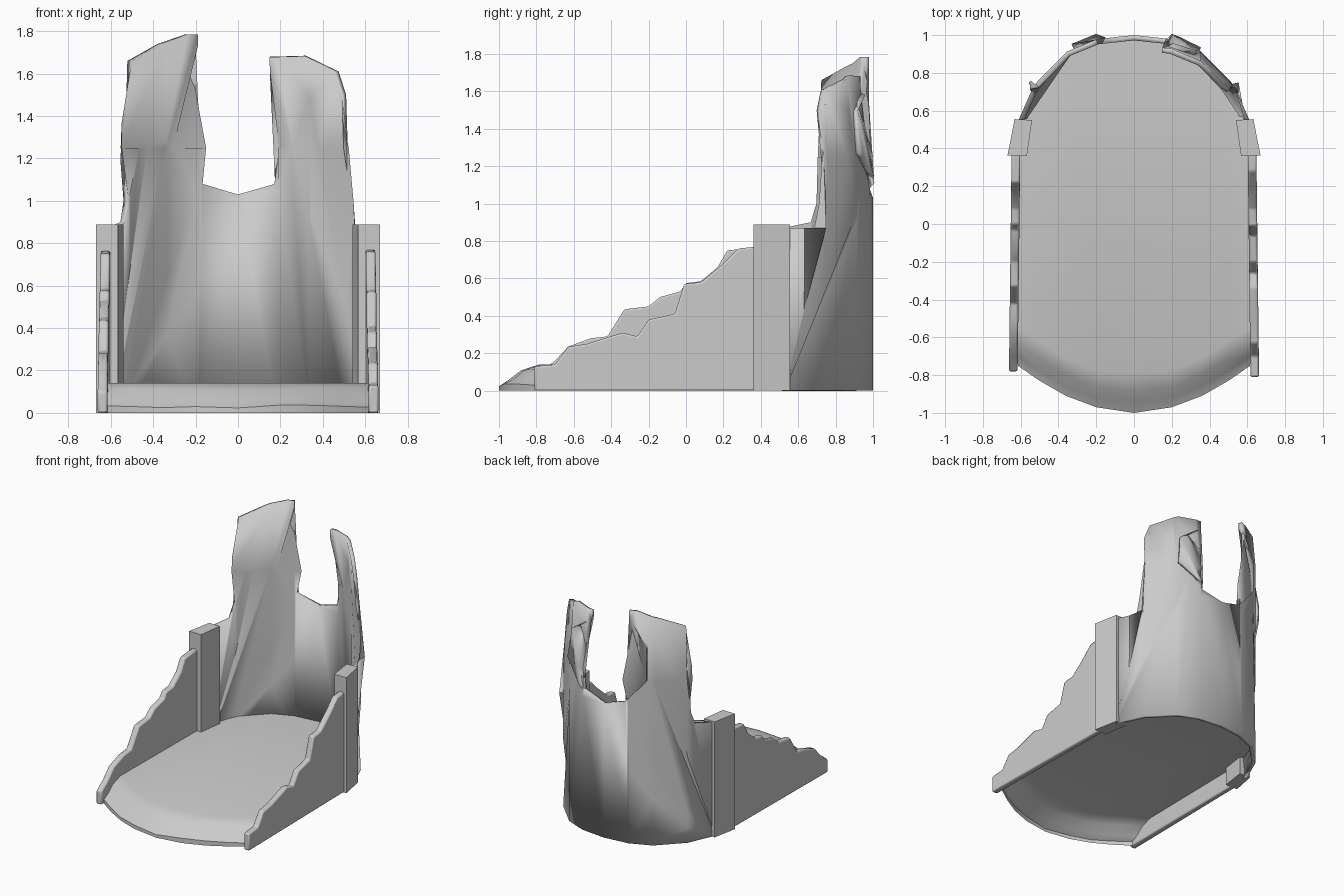
import bpy, bmesh, random
from mathutils import Vector

if "Cube" in bpy.data.objects:
    bpy.data.objects.remove(bpy.data.objects["Cube"])

random.seed(4)


def lerp_table(table, v):
    """Piecewise linear lookup in a sorted list of (key, value)."""
    v = max(table[0][0], min(table[-1][0], v))
    for (a, fa), (b, fb) in zip(table, table[1:]):
        if v <= b:
            return fa + (fb - fa) * (v - a) / (b - a)


def finish(name, bm, bevel=0.0, solid=0.0, angle=0.6):
    bmesh.ops.recalc_face_normals(bm, faces=bm.faces)
    me = bpy.data.meshes.new(name)
    bm.to_mesh(me)
    bm.free()
    ob = bpy.data.objects.new(name, me)
    bpy.context.collection.objects.link(ob)
    if solid:
        m = ob.modifiers.new("thickness", 'SOLIDIFY')
        m.thickness, m.offset = solid, -1
        m.use_even_offset = True
    if bevel:
        m = ob.modifiers.new("worn_edges", 'BEVEL')
        m.width, m.segments, m.limit_method = bevel, 2, 'ANGLE'
    bpy.ops.object.select_all(action='DESELECT')
    ob.select_set(True)
    bpy.context.view_layer.objects.active = ob
    bpy.ops.object.shade_smooth_by_angle(angle=angle)
    return ob


def prism(name, loop, offset, **kw):
    """Closed outline of 3D points pushed along an offset vector."""
    bm = bmesh.new()
    face = bm.faces.new([bm.verts.new(p) for p in loop])
    ext = bmesh.ops.extrude_face_region(bm, geom=[face])
    bmesh.ops.translate(bm, vec=Vector(offset),
                        verts=[g for g in ext["geom"] if isinstance(g, bmesh.types.BMVert)])
    return finish(name, bm, **kw)


# Curved back wall: flat broken outline with round opening, cut into strips and bent
half_arc = [(0, 1.0), (0.196, 0.979), (0.355, 0.913), (0.53, 0.735), (0.62, 0.53)]
arc = [(-x, y) for x, y in reversed(half_arc[1:])] + half_arc
outline = [(-0.62, 0), (-0.62, 0.87), (-0.555, 0.9), (-0.54, 1.0), (-0.525, 1.3),
           (-0.522, 1.66), (-0.38, 1.74), (-0.25, 1.785), (-0.2, 1.785), (-0.2, 1.73),
           (-0.32, 1.52), (-0.32, 1.27), (-0.17, 1.08), (0, 1.03), (0.175, 1.08),
           (0.24, 1.17), (0.345, 1.27), (0.32, 1.49), (0.15, 1.61), (0.15, 1.68),
           (0.32, 1.685), (0.475, 1.61), (0.51, 1.5), (0.53, 0.87), (0.62, 0.87), (0.62, 0)]
bm = bmesh.new()
bm.faces.new([bm.verts.new((x, 0, z)) for x, z in outline])
bmesh.ops.triangulate(bm, faces=bm.faces[:])
cuts = [((x, 0, 0), (1, 0, 0)) for x, _ in arc[1:-1]] + [((0, 0, 1.25), (0, 0, 1))]
for co, no in cuts:
    bmesh.ops.bisect_plane(bm, geom=bm.verts[:] + bm.edges[:] + bm.faces[:],
                           dist=1e-5, plane_co=co, plane_no=no)
for v in bm.verts:
    y = lerp_table(arc, v.co.x)
    if v.co.x > 0.1:                      # the right horn leans inward
        y -= 0.05 * lerp_table([(1.2, 0), (1.6, 1)], v.co.z)
    v.co.y = y
bmesh.ops.dissolve_limit(bm, angle_limit=0.005, verts=bm.verts[:], edges=bm.edges[:])
bmesh.ops.recalc_face_normals(bm, faces=bm.faces)
if sum(f.normal.y * f.calc_area() for f in bm.faces) < 0:
    bmesh.ops.reverse_faces(bm, faces=bm.faces[:])


def keep_outward(bm, name, thickness):
    """Solidify inward, away from the +y side."""
    me = bpy.data.meshes.new(name)
    bm.to_mesh(me)
    bm.free()
    ob = bpy.data.objects.new(name, me)
    bpy.context.collection.objects.link(ob)
    m = ob.modifiers.new("thickness", 'SOLIDIFY')
    m.thickness, m.offset = thickness, -1
    bpy.context.view_layer.objects.active = ob
    ob.select_set(True)
    bpy.ops.object.shade_smooth_by_angle(angle=0.6)


keep_outward(bm, "back_wall", 0.028)

# Pillars joining the back wall to the side walls
pillar = [(0.632, 0.555), (0.54, 0.55), (0.567, 0.36), (0.67, 0.362)]
for side, label in ((-1, "left"), (1, "right")):
    prism(label + "_pillar", [(side * x, y, 0) for x, y in pillar], (0, 0, 0.888))

# Crumbling side walls
left_top = [(-0.78, 0.1), (-0.70, 0.16), (-0.63, 0.235), (-0.51, 0.28), (-0.42, 0.29),
            (-0.33, 0.435), (-0.2, 0.45), (-0.14, 0.5), (-0.03, 0.53), (0, 0.575),
            (0.08, 0.585), (0.17, 0.66), (0.22, 0.75), (0.38, 0.765)]
right_top = [(-0.81, 0.13), (-0.70, 0.14), (-0.63, 0.235), (-0.53, 0.25), (-0.34, 0.31),
             (-0.26, 0.29), (-0.2, 0.38), (-0.06, 0.41), (-0.01, 0.57), (0.08, 0.58),
             (0.2, 0.68), (0.28, 0.76), (0.38, 0.77)]
for side, label, top in ((-1, "left", left_top), (1, "right", right_top)):
    loop = [(top[0][0], 0)] + top + [(0.38, 0)]
    pts = [(side * (0.602 - 0.012 * (y - 0.38)), y, z) for y, z in loop]
    prism(label + "_side_wall", pts, (side * 0.046, 0, 0), bevel=0.01)

# Floor with a rounded lip sloping down at the front
inner = [(0, -0.785), (0.2, -0.775), (0.36, -0.705), (0.5, -0.62), (0.615, -0.55)]
outer = [(0, -1.0), (0.2, -0.97), (0.36, -0.91), (0.5, -0.83), (0.615, -0.75)]
columns = [-0.615, -0.5, -0.36, -0.2, 0, 0.2, 0.36, 0.5, 0.615]
bm = bmesh.new()
rows = []
for t, z, wobble in ((0, 0.14, 0), (0.45, 0.113, 0.006), (0.75, 0.055, 0.008),
                     (1, 0.03, 0.008), (1, 0, 0)):
    row = []
    for x in columns:
        a, b = lerp_table(inner, abs(x)), lerp_table(outer, abs(x))
        row.append(bm.verts.new((x, a + (b - a) * t, z + random.uniform(-1, 1) * wobble)))
    rows.append(row)
for r0, r1 in zip(rows, rows[1:]):
    for i in range(len(columns) - 1):
        bm.faces.new((r0[i], r0[i + 1], r1[i + 1], r1[i]))
back = [bm.verts.new((x * 0.97, y - 0.015, 0.14)) for x, y in reversed(arc)]
bm.faces.new(rows[0] + back)
bmesh.ops.recalc_face_normals(bm, faces=bm.faces)
finish("floor", bm, angle=0.9)
